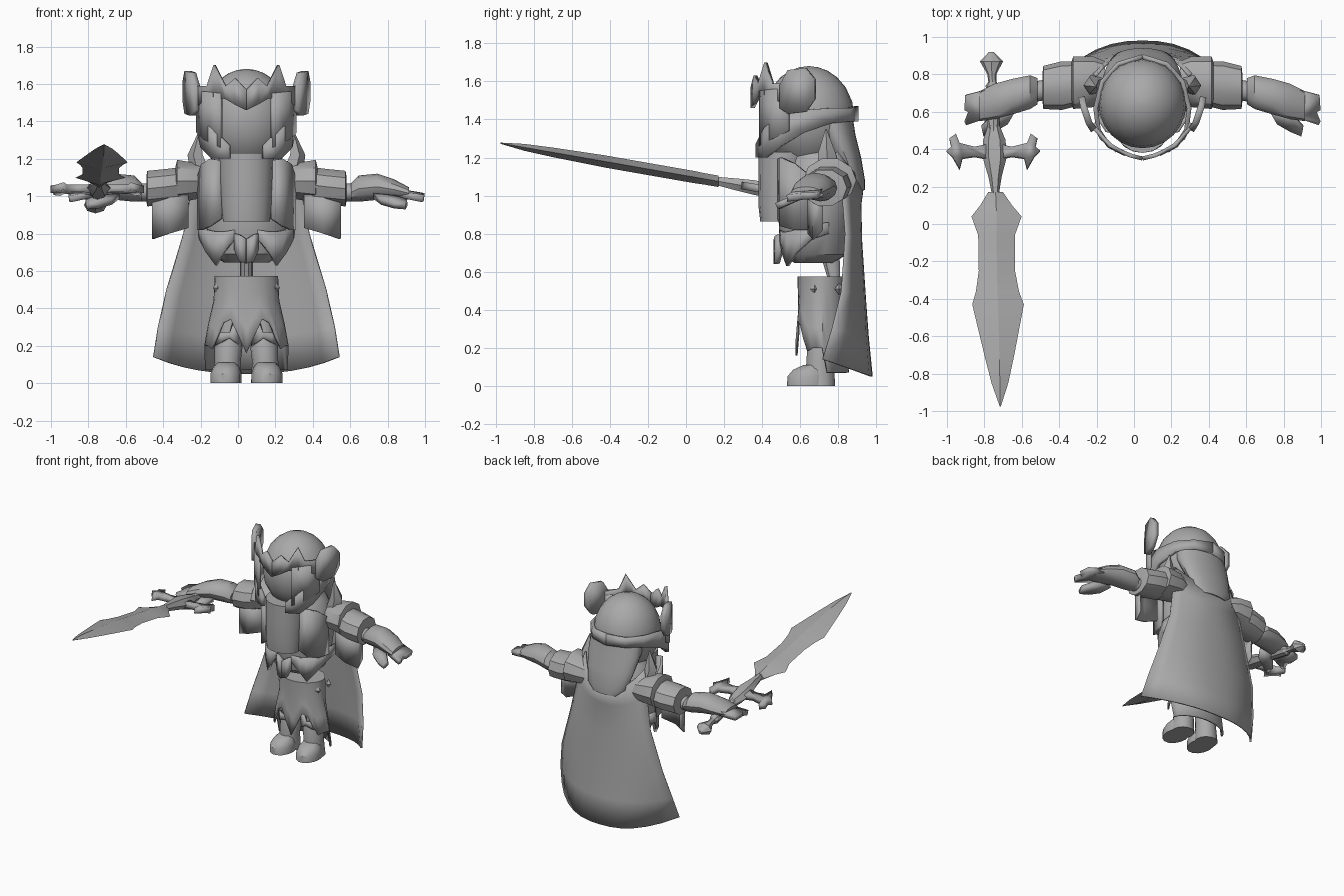
import bpy, bmesh, math

CX = 0.045  # body centre line; all x values below are relative to it
grey = bpy.data.materials.new("plain_grey")
grey.diffuse_color = (0.4, 0.4, 0.4, 1)


def make(name, verts, faces, thick=0, mirror=False, angle=35):
    me = bpy.data.meshes.new(name)
    me.from_pydata(verts, [], faces)
    bm = bmesh.new()
    bm.from_mesh(me)
    bmesh.ops.recalc_face_normals(bm, faces=bm.faces)
    bm.to_mesh(me)
    bm.free()
    me.materials.append(grey)
    ob = bpy.data.objects.new(name, me)
    bpy.context.collection.objects.link(ob)
    ob.location.x = CX
    if thick:
        s = ob.modifiers.new("thickness", 'SOLIDIFY')
        s.thickness, s.offset = thick, 0
    if mirror:
        ob.modifiers.new("mirror", 'MIRROR')
    bpy.ops.object.select_all(action='DESELECT')
    ob.select_set(True)
    bpy.context.view_layer.objects.active = ob
    bpy.ops.object.shade_smooth_by_angle(angle=math.radians(angle))
    return ob


def loft(name, axis, rows, n=16, mirror=False, angle=35):
    """Closed body; rows of (position along axis, centre a, centre b, radius a, radius b)."""
    verts, faces = [], []
    for t, a, b, ra, rb in rows:
        for i in range(n):
            w = math.tau * i / n
            p, q = a + ra * math.cos(w), b + rb * math.sin(w)
            verts.append({'x': (t, p, q), 'y': (p, t, q), 'z': (p, q, t)}[axis])
    for r in range(len(rows) - 1):
        for i in range(n):
            j = (i + 1) % n
            faces.append((r*n + i, r*n + j, r*n + n + j, r*n + n + i))
    faces += [tuple(range(n)), tuple(range((len(rows) - 1) * n, len(rows) * n))]
    return make(name, verts, faces, 0, mirror, angle)


def strip(name, pts, thick=0.02, mirror=True):
    """Upright band; points of (x, y, low z, high z)."""
    verts = [v for x, y, lo, hi in pts for v in ((x, y, lo), (x, y, hi))]
    faces = [(2*i, 2*i + 2, 2*i + 3, 2*i + 1) for i in range(len(pts) - 1)]
    return make(name, verts, faces, thick, mirror)


def plate(name, pts, thick, mirror=True):
    return make(name, pts, [tuple(range(len(pts)))], thick, mirror, 20)


# head and face
rows = [(1.41 + 0.27 * math.sin(a), 0, 0.645, 0.235 * math.cos(a), 0.24 * math.cos(a))
        for a in [math.radians(d) for d in (-58, -40, -20, 0, 18, 36, 52, 66, 78, 88)]]
loft("head", 'z', rows, 24)
# beard
loft("beard", 'z', [(0.865, 0, 0.48, 0.125, 0.09), (0.95, 0, 0.49, 0.135, 0.11),
                    (1.1, 0, 0.51, 0.145, 0.13), (1.23, 0, 0.53, 0.15, 0.15)], 16)
# long hair at the back
loft("hair", 'z', [(1.03, 0, 0.91, 0.10, 0.03), (1.08, 0, 0.885, 0.16, 0.055),
                   (1.2, 0, 0.84, 0.19, 0.08), (1.32, 0, 0.79, 0.21, 0.1),
                   (1.42, 0, 0.75, 0.2, 0.125)], 20)
# helmet band sweeping down into the cheeks
strip("helmet_band", [(0, .895, 1.39, 1.47), (.13, .855, 1.39, 1.46), (.215, .76, 1.38, 1.46),
                      (.25, .62, 1.33, 1.45), (.235, .5, 1.26, 1.42), (.18, .42, 1.2, 1.36),
                      (.09, .375, 1.2, 1.27)], 0.025)
strip("cheek_guard", [(.26, .54, 1.34, 1.56), (.22, .46, 1.3, 1.56), (.135, .39, 1.26, 1.55)], 0.02)
# crown with spikes, and side wings
strip("crown", [(0, .35, 1.46, 1.57), (.06, .365, 1.49, 1.63), (.11, .385, 1.52, 1.585),
                (.17, .42, 1.53, 1.70), (.205, .455, 1.52, 1.59), (.27, .53, 1.47, 1.59)], 0.022)
strip("crown_wing", [(.26, .5, 1.46, 1.58), (.285, .54, 1.43, 1.66), (.315, .63, 1.44, 1.67),
                     (.325, .68, 1.51, 1.61)], 0.035)

# torso and hanging waist plates
loft("torso", 'z', [(0.645, 0, 0.67, 0.12, 0.1), (0.69, 0, 0.68, 0.19, 0.165),
                    (0.8, 0, 0.68, 0.235, 0.19), (0.95, 0, 0.69, 0.25, 0.205),
                    (1.1, 0, 0.7, 0.23, 0.19), (1.2, 0, 0.69, 0.19, 0.16),
                    (1.26, 0, 0.69, 0.13, 0.12)], 20)
strip("chest_plate", [(.13, .49, .88, 1.19), (.19, .5, .84, 1.2), (.235, .57, .82, 1.17),
                      (.255, .66, .82, 1.1)])
strip("waist_plate", [(.06, .5, .77, .82), (.12, .51, .7, .81), (.16, .535, .63, .81),
                      (.21, .58, .7, .82), (.245, .66, .77, .85), (.25, .75, .8, .86)])
strip("buckle", [(0, .475, .64, .77), (.035, .48, .65, .79), (.055, .5, .71, .8)], 0.03)
loft("hips", 'z', [(0.54, 0, 0.78, 0.035, 0.03), (0.67, 0, 0.76, 0.035, 0.05)], 10)

# skirt, with its hem cut high over the legs
n, verts, faces = 32, [], []
levels = [(0, .165, .125), (.35, .17, .12), (.7, .20, .125), (1, .22, .135)]
for t, rx, ry in levels:
    for i in range(n):
        w = math.tau * i / n
        front, side = -math.sin(w), abs(math.cos(w))
        if front > 0.4:
            hem = 0.16 + min(1, side / 0.4) * 0.19 - max(0, side - 0.5) * 0.5
        else:
            hem = 0.2 if front > -0.1 else 0.07
        verts.append((rx * math.cos(w), 0.715 + ry * math.sin(w), 0.57 + (hem - 0.57) * t))
for r in range(3):
    for i in range(n):
        j = (i + 1) % n
        faces.append((r*n + i, r*n + j, r*n + n + j, r*n + n + i))
faces.append(tuple(range(n)))
make("skirt", verts, faces, 0.012)
for y in (0.675, 0.805):
    loft("skirt_stud", 'z', [(.48, .155, y, .002, .002), (.51, .155, y, .025, .025),
                             (.54, .155, y, .002, .002)], 4, True)

# legs and boots
loft("leg", 'z', [(.2, .095, .71, .06, .06), (.5, .08, .72, .065, .07)], 12, True)
loft("boot_shaft", 'z', [(0, .105, .705, .08, .08), (.12, .1, .705, .07, .075),
                         (.2, .095, .71, .075, .075), (.24, .095, .71, .065, .065)], 14, True)
loft("boot_toe", 'z', [(0, .11, .64, .083, .112), (.05, .11, .64, .083, .11),
                       (.085, .108, .65, .07, .09), (.11, .105, .675, .05, .06)], 14, True)
strip("knee_plate", [(.03, .66, .2, .27), (.06, .635, .22, .36), (.09, .63, .24, .27),
                     (.13, .64, .22, .27), (.165, .68, .2, .27)], 0.02)

# cape
rows = [(1.06, 1.23, .25, .93, .79), (.95, 1.05, .29, .915, .82), (.75, .8, .335, .92, .84),
        (.45, .5, .425, .94, .82), (.25, .3, .47, .955, .77), (.05, .14, .495, .975, .72)]
m, verts, faces = 13, [], []
for zc, zs, w, yc, ys in rows:
    for i in range(m):
        u = -1 + 2 * i / (m - 1)
        k = abs(u) ** 2.4
        verts.append((w * u, yc + (ys - yc) * k, zc + (zs - zc) * k))
for r in range(len(rows) - 1):
    for i in range(m - 1):
        faces.append((r*m + i, r*m + i + 1, r*m + m + i + 1, r*m + m + i))
make("cape", verts, faces, 0.012)

# shoulders, spikes and arms
loft("shoulder", 'x', [(.2, .77, 1.07, .1, .09), (.26, .76, 1.08, .135, .1),
                       (.37, .755, 1.08, .14, .12), (.38, .755, 1.07, .11, .09)], 10, True)
loft("upper_arm_guard", 'x', [(.35, .75, 1.06, .12, .1), (.43, .74, 1.05, .13, .1),
                              (.53, .73, 1.04, .115, .1), (.535, .73, 1.04, .07, .07)], 10, True)
loft("shoulder_spike", 'z', [(1.12, .24, .75, .06, .06), (1.22, .27, .74, .045, .05),
                             (1.35, .25, .735, .003, .003)], 5, True)
strip("sleeve_cloth", [(.31, .67, .83, 1.02), (.41, .645, .8, 1.02), (.5, .67, .77, 1.02),
                       (.5, .72, .82, 1.02)], 0.012)
loft("wrist", 'x', [(.5, .72, 1.02, .055, .05), (.62, .7, 1.02, .055, .045)], 12, True)
loft("gauntlet", 'x', [(.56, .71, 1.02, .07, .05), (.6, .705, 1.04, .09, .07),
                       (.7, .68, 1.05, .095, .07), (.79, .655, 1.035, .095, .055),
                       (.87, .63, 1.015, .08, .032)], 12, True)
plate("fingers", [(.83, .72, 1.02), (.945, .69, 1.0), (.95, .61, 1.0), (.93, .6, .995),
                  (.95, .55, .99), (.94, .53, .985), (.82, .57, 1.01)], 0.035)
plate("thumb", [(.68, .61, 1.0), (.78, .61, 1.0), (.86, .52, .965), (.85, .475, .945),
                (.79, .5, .95), (.72, .54, .97)], 0.035)


# sword: slopes upward towards the tip
def slope(y):
    return 1.105 - 0.175 * y


def blade(name, rows, n):
    loft(name, 'y', [(y, x - CX, slope(y), rx, rz) for y, x, rx, rz in rows], n, angle=20)


blade("blade", [(-.975, -.715, .003, .003), (-.85, -.717, .045, .018), (-.7, -.72, .08, .025),
                (-.43, -.727, .138, .032), (-.36, -.73, .115, .032), (-.25, -.733, .097, .032),
                (-.06, -.735, .098, .032), (.04, -.735, .134, .032), (.1, -.737, .085, .03),
                (.17, -.74, .04, .03)], 4)
blade("guard_body", [(.11, -.74, .01, .02), (.25, -.743, .035, .035), (.36, -.745, .065, .045),
                     (.45, -.747, .06, .04), (.53, -.75, .03, .03)], 6)
blade("grip", [(.48, -.75, .03, .03), (.74, -.757, .036, .036), (.76, -.757, .022, .022),
               (.8, -.76, .024, .024), (.87, -.762, .062, .045), (.92, -.763, .012, .012)], 8)
half = [(0, .43), (.1, .41), (.18, .43), (.2, .48), (.235, .455), (.225, .41), (.25, .39),
        (.22, .36), (.18, .29), (.165, .35), (.1, .36), (0, .34)]
for side in (1, -1):
    plate("guard_arm", [(-.752 - CX + side * x, y, slope(y)) for x, y in half], 0.04, False)
